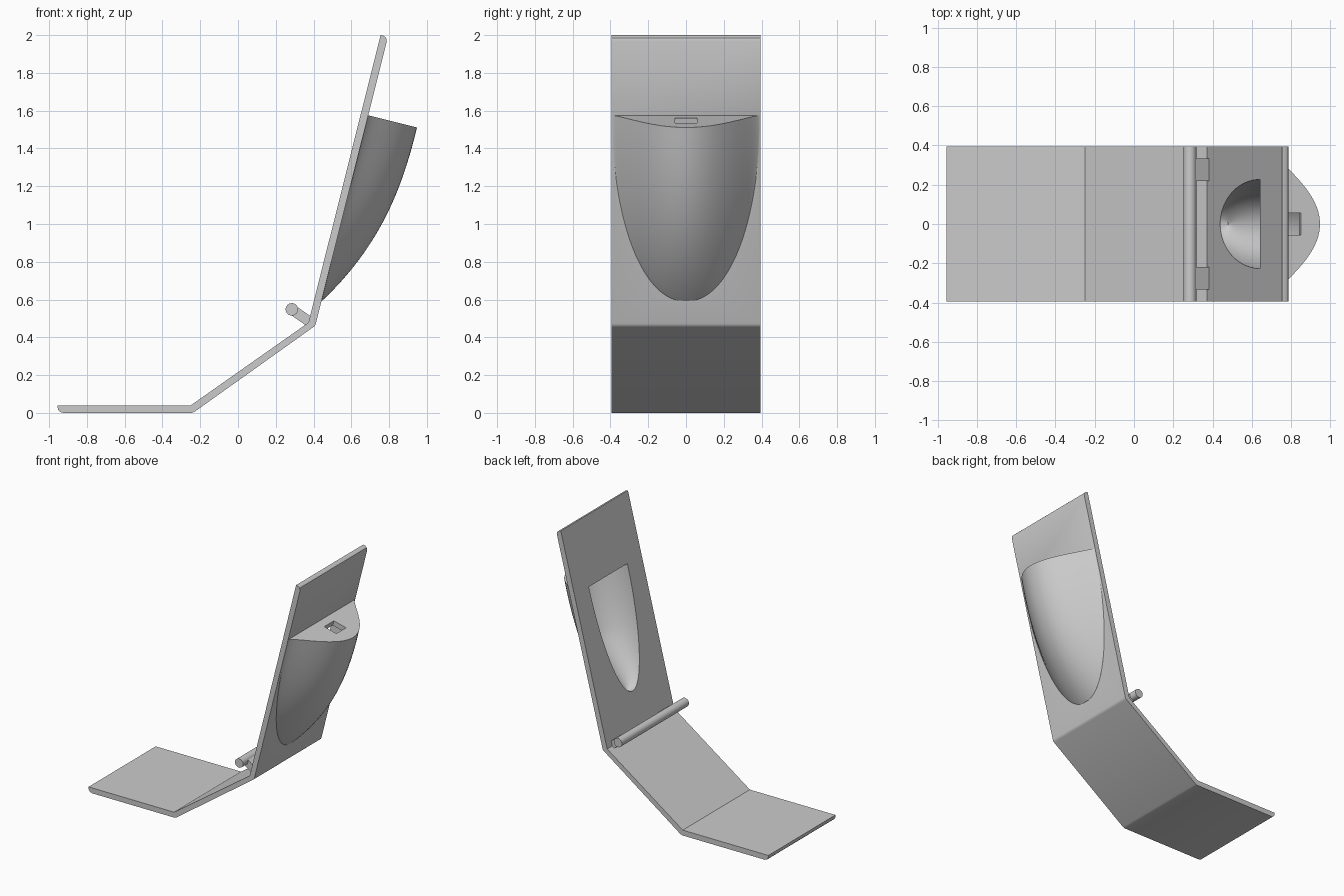
import bpy, bmesh, math
from mathutils import Vector

if "Cube" in bpy.data.objects:
    bpy.data.objects.remove(bpy.data.objects["Cube"])

grey = bpy.data.materials.new("light grey")
grey.use_nodes = True
grey.diffuse_color = (0.6, 0.6, 0.6, 1)
grey.node_tree.nodes["Principled BSDF"].inputs["Base Color"].default_value = (0.6, 0.6, 0.6, 1)

HALF = 0.395
LENGTH = 1.016
# Frame of the sloping back panel: along it, across it, out of it
BASE = Vector((0.443, 0, 0.59))
ALONG = Vector((0.242, 0, 0.970))
OUT = Vector((0.970, 0, -0.242))


def on_panel(s, y, d):
    return BASE + ALONG * s + OUT * d + Vector((0, y, 0))


def loft(name, rings):
    """Closed solid through a list of equal-length rings of points."""
    bm = bmesh.new()
    rows = [[bm.verts.new(p) for p in ring] for ring in rings]
    for a, b in zip(rows, rows[1:]):
        for i in range(len(a)):
            j = (i + 1) % len(a)
            bm.faces.new((a[i], a[j], b[j], b[i]))
    bm.faces.new(rows[0])
    bm.faces.new(rows[-1])
    bmesh.ops.recalc_face_normals(bm, faces=bm.faces)
    mesh = bpy.data.meshes.new(name)
    bm.to_mesh(mesh)
    bm.free()
    obj = bpy.data.objects.new(name, mesh)
    bpy.context.collection.objects.link(obj)
    mesh.materials.append(grey)
    return obj


def extrude_y(name, profile, y0, y1):
    return loft(name, [[(x, y, z) for x, z in profile] for y in (y0, y1)])


def activate(obj):
    bpy.ops.object.select_all(action='DESELECT')
    obj.select_set(True)
    bpy.context.view_layer.objects.active = obj


def boolean(target, tool, operation):
    mod = target.modifiers.new(operation.lower(), 'BOOLEAN')
    mod.operation = operation
    mod.solver = 'EXACT'
    mod.object = tool
    activate(target)
    bpy.ops.object.modifier_apply(modifier=mod.name)
    bpy.data.objects.remove(tool)


def smooth(obj):
    activate(obj)
    bpy.ops.object.shade_smooth_by_angle(angle=math.radians(30))


# Bent strip: foot, ramp and back panel
strip = [(-0.955, 0.04), (-0.25, 0.04), (0.373, 0.478), (0.755, 2.0),
         (0.772, 1.996), (0.784, 1.985), (0.788, 1.967),
         (0.412, 0.473), (0.408, 0.462), (0.4, 0.455), (-0.23, 0.006), (-0.245, 0),
         (-0.925, 0), (-0.942, 0.005), (-0.952, 0.016), (-0.955, 0.03)]
body = extrude_y("bent_stand", strip, -HALF, HALF)

# Swelling pocket on the outside of the back panel
rings = []
for k in range(29):
    u = 0.004 + 0.996 * (k / 28) ** 1.5
    depth = 0.268 * (1 - (1 - u) ** 2.45)
    width = (HALF - 0.001) * (1 - (1 - u) ** 2) ** 0.47
    power = 0.9 + 0.45 * u
    ring = [on_panel(u * LENGTH, -width, -0.015), on_panel(u * LENGTH, width, -0.015)]
    for i in range(41):
        v = math.cos(math.pi * i / 40)
        ring.append(on_panel(u * LENGTH, width * v, depth * max(0, 1 - v * v) ** power - 0.001))
    rings.append(ring)
boolean(body, loft("pocket", rings), 'UNION')

# Hollow inside the pocket, open on the inner face
rings = []
for k in range(25):
    u = 0.002 + 0.998 * (k / 24) ** 1.6
    s = 0.145 + 0.834 * u
    outer = 0.268 * (1 - (1 - s / LENGTH) ** 2.45)
    width = 0.227 * math.sqrt(1 - (1 - u) ** 2)
    depth = 0.05 + (outer - 0.035) * min(1, 1.2 * math.sqrt(1 - (1 - u) ** 2))
    rings.append([on_panel(s, width * math.cos(math.pi * i / 32),
                           depth * math.sin(math.pi * i / 32) - 0.05) for i in range(33)])
boolean(body, loft("hollow_cutter", rings), 'DIFFERENCE')

# Slot through the pocket's top
slot = [[on_panel(s, y, d) for y, d in ((-0.057, 0.063), (0.057, 0.063), (0.057, 0.166), (-0.057, 0.166))]
        for s in (0.94, 1.06)]
boolean(body, loft("slot_cutter", slot), 'DIFFERENCE')
smooth(body)

# Cross rod
centre = Vector((0.285, 0.548))
circle = [(centre.x + 0.033 * math.cos(math.tau * i / 32),
           centre.y + 0.033 * math.sin(math.tau * i / 32)) for i in range(32)]
smooth(extrude_y("rod", circle, -HALF, HALF))

# Two brackets from the bend to the rod
direction = (Vector((0.388, 0.476)) - centre).normalized()
side = Vector((-direction.y, direction.x)) * 0.027
start, end = centre + direction * 0.01, centre + direction * 0.117
bracket = [start - side, end - side, end + side, start + side]
for label, y in (("left", 0.277), ("right", -0.277)):
    extrude_y(label + "_bracket", bracket, y - 0.058, y + 0.058)
